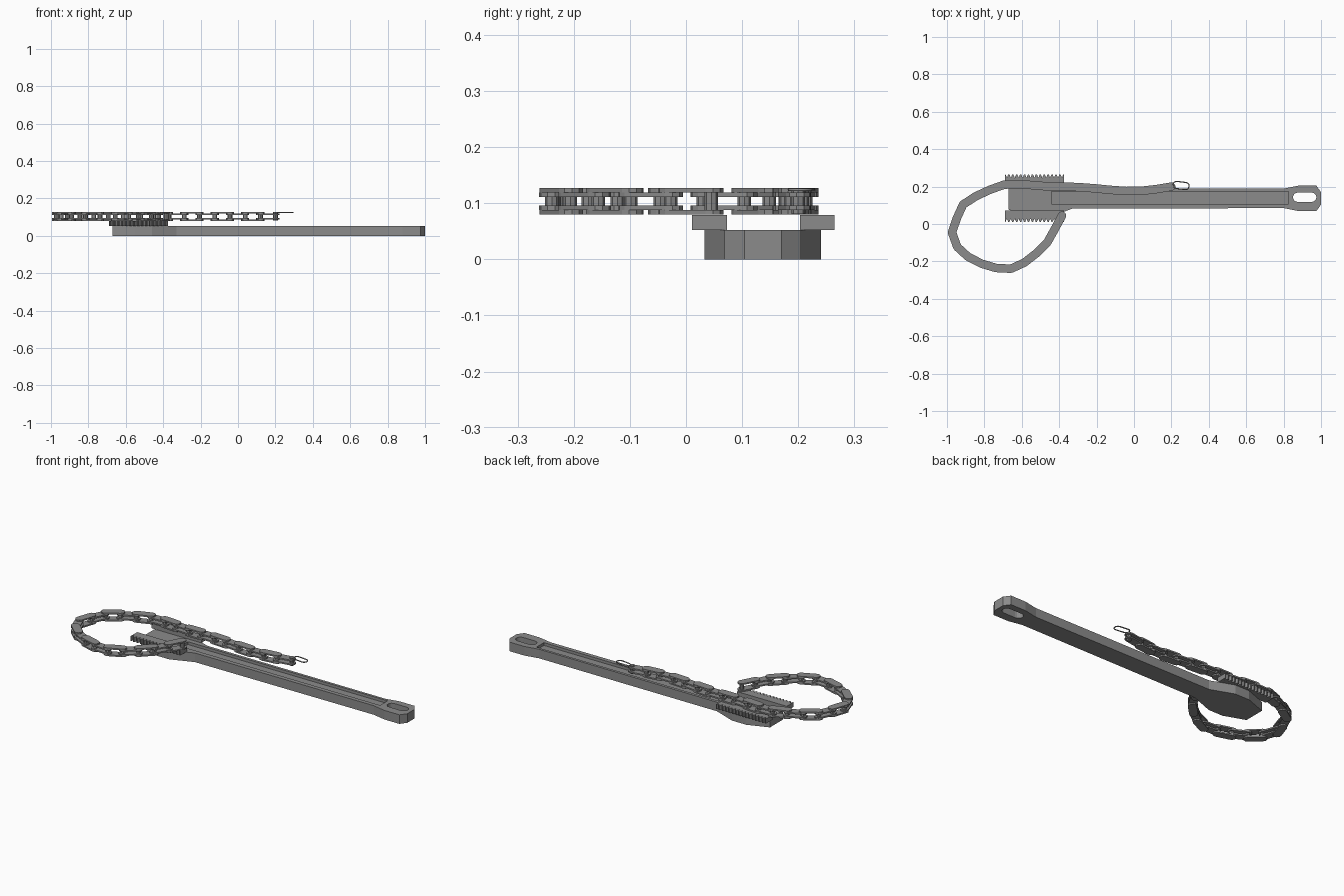
import bpy, bmesh, math
from mathutils import Vector

if "Cube" in bpy.data.objects:
    bpy.data.objects.remove(bpy.data.objects["Cube"])

steel = bpy.data.materials.new("grey_steel")
steel.use_nodes = True
GREY = (0.26, 0.26, 0.26, 1)
steel.diffuse_color = GREY
steel.node_tree.nodes["Principled BSDF"].inputs["Base Color"].default_value = GREY


def add_prism(bm, outline, z0, z1):
    """Extrude a flat outline from z0 up to z1."""
    face = bm.faces.new([bm.verts.new((p[0], p[1], z0)) for p in outline])
    top = bmesh.ops.extrude_face_region(bm, geom=[face])["geom"]
    moved = [g for g in top if isinstance(g, bmesh.types.BMVert)]
    bmesh.ops.translate(bm, verts=moved, vec=(0, 0, z1 - z0))


def finish(name, bm):
    bmesh.ops.recalc_face_normals(bm, faces=bm.faces)
    mesh = bpy.data.meshes.new(name)
    bm.to_mesh(mesh)
    bm.free()
    mesh.materials.append(steel)
    obj = bpy.data.objects.new(name, mesh)
    bpy.context.collection.objects.link(obj)
    return obj


def prism(name, outline, z0, z1):
    bm = bmesh.new()
    add_prism(bm, outline, z0, z1)
    return finish(name, bm)


def stadium(a, b, radius, steps=5):
    """Outline of a round-ended bar between points a and b."""
    a, b = Vector(a), Vector(b)
    heading = math.atan2(b.y - a.y, b.x - a.x)
    points = []
    for centre, start in ((b, heading - math.pi / 2), (a, heading + math.pi / 2)):
        for i in range(steps + 1):
            t = start + math.pi * i / steps
            points.append(centre + radius * Vector((math.cos(t), math.sin(t))))
    return points


def cut(target, cutter):
    cutter.hide_render = True
    mod = target.modifiers.new("cut", "BOOLEAN")
    mod.operation = "DIFFERENCE"
    mod.solver = "EXACT"
    mod.object = cutter
    bpy.context.view_layer.objects.active = target
    bpy.ops.object.modifier_apply(modifier=mod.name)
    bpy.data.objects.remove(cutter)


# Handle with flared head and wider grip end, symmetric about its own centre line
MID = 0.137
half = [(-0.67, 0.06), (-0.55, 0.104), (-0.46, 0.104), (-0.33, 0.055),
        (0.80, 0.052), (0.88, 0.068), (0.975, 0.068), (1.0, 0.033)]
outline = [(x, MID - w) for x, w in half] + [(x, MID + w) for x, w in reversed(half)]
handle = prism("handle", outline, 0, 0.052)

# Long channel in the top face and hanging slot through the end
channel = [(-0.44, 0.108), (0.825, 0.108), (0.825, 0.175), (-0.44, 0.175)]
cut(handle, prism("channel_cutter", channel, 0.036, 0.1))
cut(handle, prism("slot_cutter", stadium((0.875, 0.143), (0.95, 0.143), 0.025, 8), -0.1, 0.1))

# Toothed jaws along both sides of the head
X0, X1, TEETH = -0.69, -0.375, 15
step = (X1 - X0) / TEETH
for name, side, inner in (("front_jaw", -1, 0.073), ("back_jaw", 1, 0.203)):
    tip, root = inner + side * 0.062, inner + side * 0.044
    edge = [(X0, inner), (X0, tip)]
    for i in range(TEETH):
        x = X0 + i * step
        edge += [(x + step * 0.15, tip), (x + step * 0.5, root), (x + step * 0.85, tip)]
    edge += [(X1, tip), (X1, inner)]
    prism(name, edge, 0.052, 0.079)

# Chain path, stepped at an even pitch to find the pin centres
path = [Vector(p) for p in (
    (-0.385, 0.045), (-0.46, -0.095), (-0.545, -0.18), (-0.635, -0.238), (-0.71, -0.242),
    (-0.80, -0.22), (-0.935, -0.15), (-0.975, -0.04), (-0.92, 0.10), (-0.82, 0.165),
    (-0.69, 0.212), (-0.62, 0.214), (-0.45, 0.20), (-0.33, 0.20), (-0.20, 0.19),
    (-0.08, 0.178), (0.0, 0.175), (0.08, 0.18), (0.20, 0.2))]
lengths = [(b - a).length for a, b in zip(path, path[1:])]
LINKS = round(sum(lengths) / 0.083)


def along(distance):
    for a, b, size in zip(path, path[1:], lengths):
        if distance <= size:
            return a.lerp(b, distance / size)
        distance -= size
    return path[-1].copy()


pins = [along(sum(lengths) * i / LINKS) for i in range(LINKS + 1)]

# Alternating outer and inner link plates, in pairs above and below
layers = (("outer_links", ((0.080, 0.088), (0.119, 0.127))),
          ("inner_links", ((0.088, 0.096), (0.111, 0.119))))
for parity, (name, heights) in enumerate(layers):
    bm = bmesh.new()
    for i in range(parity, LINKS, 2):
        for z0, z1 in heights:
            add_prism(bm, stadium(pins[i], pins[i + 1], 0.0225), z0, z1)
    finish(name, bm)

# Pins with rollers between the plates
bm = bmesh.new()
for p in pins:
    add_prism(bm, stadium(p, p + Vector((0.001, 0)), 0.012, 4), 0.0805, 0.1265)
finish("chain_pins", bm)

# Wire ring at the free end of the chain
curve = bpy.data.curves.new("end_ring", "CURVE")
curve.dimensions = "3D"
curve.bevel_depth = 0.003
curve.bevel_resolution = 1
loop = stadium((0.228, 0.209), (0.276, 0.203), 0.019, 6)
spline = curve.splines.new("POLY")
spline.points.add(len(loop) - 1)
for point, p in zip(spline.points, loop):
    point.co = (p.x, p.y, 0.124, 1)
spline.use_cyclic_u = True
curve.materials.append(steel)
ring = bpy.data.objects.new("end_ring", curve)
bpy.context.collection.objects.link(ring)
